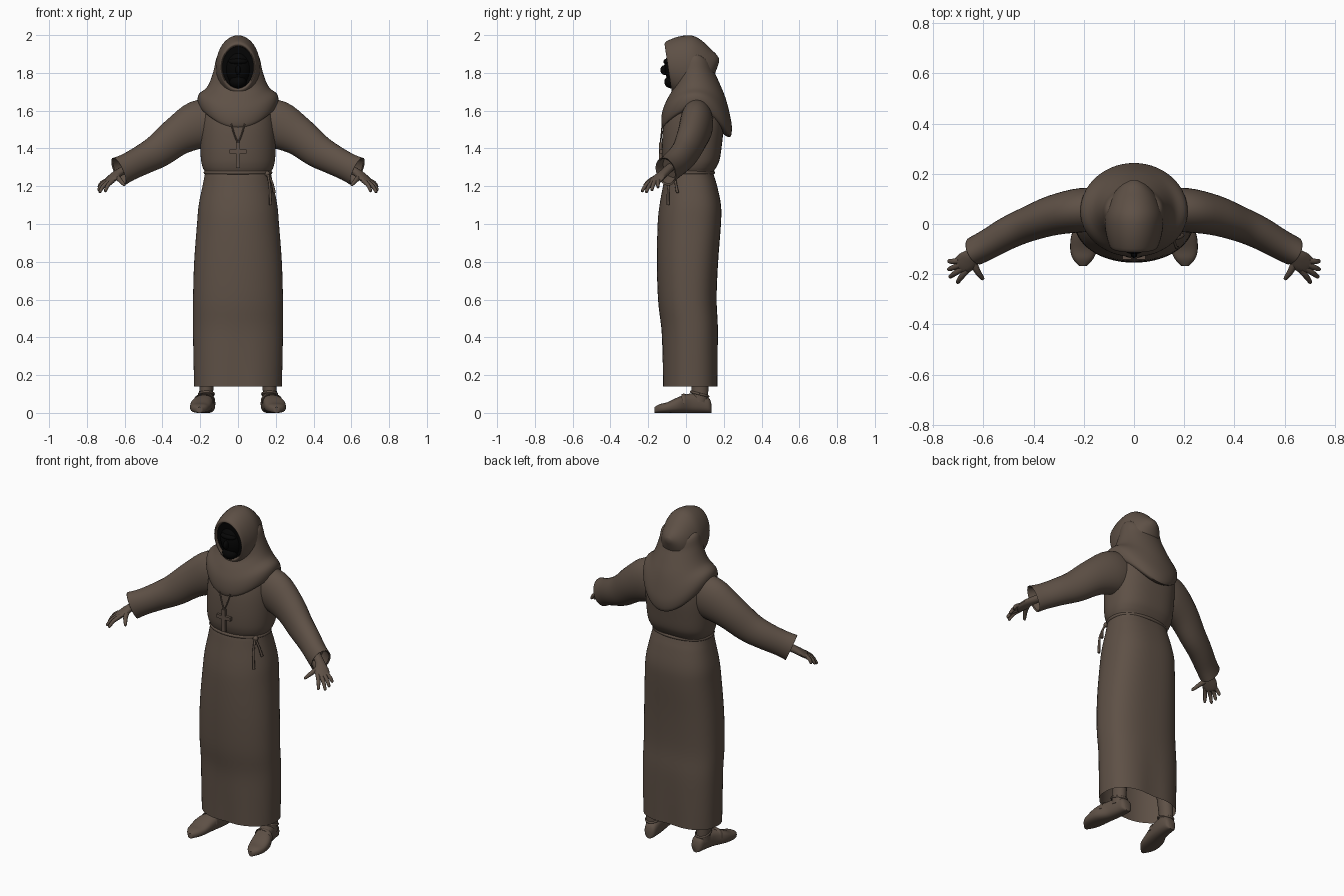
import bpy, bmesh, math
from mathutils import Vector

if "Cube" in bpy.data.objects:
    bpy.data.objects.remove(bpy.data.objects["Cube"])


def material(name, rgb):
    m = bpy.data.materials.new(name)
    m.diffuse_color = (*rgb, 1)
    m.use_nodes = True
    m.node_tree.nodes["Principled BSDF"].inputs["Base Color"].default_value = m.diffuse_color
    return m


BROWN = material("brown_cloth", (0.112, 0.081, 0.061))
BLACK = material("black_shadow", (0.0018, 0.0018, 0.0018))


def finish(name, bm, mat, mirror=False, angle=50):
    bmesh.ops.recalc_face_normals(bm, faces=bm.faces)
    me = bpy.data.meshes.new(name)
    bm.to_mesh(me)
    bm.free()
    me.materials.append(mat)
    for p in me.polygons:
        p.use_smooth = True
    me.set_sharp_from_angle(angle=math.radians(angle))
    ob = bpy.data.objects.new(name, me)
    bpy.context.collection.objects.link(ob)
    if mirror:
        ob.modifiers.new("mirror", "MIRROR").use_clip = False
    return ob


def smooth_rows(rows, n=4):
    """Catmull-Rom interpolation of a short table of rows."""
    out = []
    for i in range(len(rows) - 1):
        a, b = rows[max(i - 1, 0)], rows[i]
        c, d = rows[i + 1], rows[min(i + 2, len(rows) - 1)]
        for k in range(n):
            t = k / n
            out.append([0.5 * (2 * q + (r - p) * t + (2 * p - 5 * q + 4 * r - s) * t * t
                               + (3 * q - p - 3 * r + s) * t ** 3)
                        for p, q, r, s in zip(a, b, c, d)])
    return out + [list(rows[-1])]


def loft(name, rings, mat=BROWN, caps=(True, True), mirror=False, angle=50):
    bm = bmesh.new()
    vs = [[bm.verts.new(p) for p in ring] for ring in rings]
    n = len(vs[0])
    for a, b in zip(vs, vs[1:]):
        for i in range(n):
            j = (i + 1) % n
            bm.faces.new((a[i], a[j], b[j], b[i]))
    if caps[0]:
        bm.faces.new(vs[0])
    if caps[1]:
        bm.faces.new(vs[-1])
    return finish(name, bm, mat, mirror, angle)


def angles(n):
    return [2 * math.pi * i / n for i in range(n)]


def spow(v, e):
    return math.copysign(abs(v) ** e, v)


def tube(name, rows, seg=12, ref=(0, 0, 1), smooth=4, caps=(True, True), mirror=False):
    """Rows are x, y, z, horizontal radius, vertical radius."""
    rows = smooth_rows(rows, smooth) if smooth else rows
    pts = [Vector(r[:3]) for r in rows]
    rings = []
    for i, r in enumerate(rows):
        t = (pts[min(i + 1, len(pts) - 1)] - pts[max(i - 1, 0)]).normalized()
        h = t.cross(Vector(ref)).normalized()
        v = h.cross(t)
        rings.append([pts[i] + h * r[3] * math.cos(a) + v * r[4] * math.sin(a) for a in angles(seg)])
    return loft(name, rings, BROWN, caps, mirror)


def ball(name, loc, scale, mat):
    bm = bmesh.new()
    bmesh.ops.create_uvsphere(bm, u_segments=24, v_segments=14, radius=1)
    for v in bm.verts:
        v.co = Vector(loc) + Vector(p * s for p, s in zip(v.co, scale))
    return finish(name, bm, mat)


# robe: height, half width, front y, back y; rounder in front, squarer behind
robe = [(.14, .232, -.13, .172), (.3, .236, -.13, .172), (.45, .238, -.132, .17), (.6, .238, -.148, .162),
        (.8, .232, -.154, .17), (1.0, .217, -.15, .185), (1.1, .208, -.14, .185), (1.2, .188, -.122, .165),
        (1.25, .178, -.113, .15), (1.275, .176, -.108, .145), (1.3, .187, -.117, .16),
        (1.34, .196, -.125, .178), (1.42, .2, -.127, .19), (1.52, .198, -.12, .2),
        (1.6, .185, -.1, .195), (1.66, .15, -.07, .17), (1.7, .08, -.03, .12)]
rings = []
for z, rx, f, b in smooth_rows(robe):
    ring = []
    dent = .1 * max(0, 1 - z / .5)
    for a in angles(56):
        c, s = math.cos(a), math.sin(a)
        e = .76 if s > 0 else .96
        x, y = rx * spow(c, e), (b - f) / 2 * spow(s, e)
        y *= 1 - dent * math.exp(-(x / .07) ** 2)
        ring.append((x, (f + b) / 2 + y, z))
    rings.append(ring)
loft("robe", rings, caps=(False, True))

# shoulder cape: (radius, height) at the front, side and back, hem to neck
cape = [(.10, 1.535, .17, 1.6, .19, 1.48), (.124, 1.512, .203, 1.615, .233, 1.46),
        (.131, 1.55, .214, 1.655, .243, 1.51), (.123, 1.605, .205, 1.69, .232, 1.58),
        (.1, 1.66, .168, 1.72, .21, 1.665), (.077, 1.7, .146, 1.76, .18, 1.74),
        (.07, 1.715, .127, 1.82, .153, 1.8), (.062, 1.722, .111, 1.885, .135, 1.85),
        (.05, 1.715, .07, 1.91, .09, 1.87)]
rings = []
for rf, zf, rs, zs, rb, zb in smooth_rows(cape):
    ring = []
    for a in angles(56):
        c, s = math.cos(a), math.sin(a)
        y = .05 - c * (rf + .05) if c > 0 else .05 - c * (rb - .05)
        z = zs * s * s + (zf if c > 0 else zb) * c * c
        ring.append((rs * s, y, z))
    rings.append(ring)
loft("shoulder_cape", rings, caps=(False, False))

# hood: ovals from the face opening to the back tip (y, centre z, half width, half height, tilt)
hood = [(-.07, 1.83, .081, .109, .15), (-.092, 1.83, .086, .116, .15), (-.094, 1.83, .092, .126, .15),
        (-.08, 1.83, .1, .14, .13), (-.03, 1.83, .113, .162, .06), (.03, 1.83, .117, .168, 0),
        (.085, 1.83, .1, .14, 0), (.13, 1.835, .075, .092, 0), (.158, 1.855, .045, .046, 0),
        (.174, 1.866, .014, .012, 0)]


def hood_ring(y, zc, rx, rz, tilt):
    return [(rx * math.cos(a), y - tilt * rz * math.sin(a), zc + rz * math.sin(a)) for a in angles(40)]


loft("hood", [hood_ring(*r) for r in smooth_rows(hood, 3)], caps=(False, True))

# dark face inside the hood
loft("hood_lining", [hood_ring(-.076, 1.83, .0835, .112, .15), hood_ring(-.08, 1.83, .0825, .11, .15)], BLACK)
ball("head", (0, -.022, 1.83), (.08, .092, .112), BLACK)
ball("nose", (0, -.112, 1.815), (.014, .024, .026), BLACK)
ball("brow", (0, -.09, 1.86), (.05, .03, .018), BLACK)
ball("beard", (0, -.078, 1.752), (.045, .037, .034), BLACK)

# sleeves
tube("sleeve", [(.12, .055, 1.54, .085, .12), (.21, .055, 1.525, .088, .128), (.32, .035, 1.465, .08, .104),
                (.42, 0, 1.388, .07, .09), (.5, -.035, 1.343, .065, .08), (.58, -.08, 1.302, .06, .075),
                (.632, -.107, 1.277, .058, .08)], seg=28, caps=(True, False), mirror=True)
tube("sleeve_lining", [(.632, -.107, 1.277, .058, .08), (.628, -.105, 1.279, .05, .071),
                       (.58, -.08, 1.302, .045, .06)], seg=28, smooth=0, caps=(False, True), mirror=True)

# hands
tube("palm", [(.58, -.083, 1.3, .024, .022), (.635, -.118, 1.268, .027, .021), (.662, -.145, 1.245, .041, .019),
              (.69, -.168, 1.222, .038, .014), (.697, -.174, 1.217, .028, .007)], mirror=True)
fingers = {"index": ((.663, -.183, 1.23), (.705, -.235, 1.172)), "middle": ((.682, -.176, 1.224), (.735, -.212, 1.167)),
           "ring": ((.693, -.162, 1.226), (.741, -.182, 1.178)), "little": ((.697, -.146, 1.23), (.74, -.148, 1.193)),
           "thumb": ((.642, -.145, 1.25), (.601, -.222, 1.205))}
for name, (a, b) in fingers.items():
    a, b = Vector(a), Vector(b)
    mid = a.lerp(b, .5) + Vector((.004, -.002, .005))
    r = 1.25 if name == "thumb" else 1.05
    tube(name + "_finger", [(*a, .012 * r, .012 * r), (*mid, .0102 * r, .0102 * r),
                            (*a.lerp(b, .93), .008, .008), (*b, .003, .003)], seg=10, mirror=True)

# shoes: y, centre x, half width, height
shoe = [(.135, .157, .018, .045), (.122, .158, .034, .078), (.08, .161, .041, .1), (.02, .171, .046, .102),
        (-.04, .191, .057, .084), (-.1, .2, .054, .056), (-.14, .203, .04, .046), (-.168, .204, .014, .03)]
rings = [[(xc + w * spow(math.cos(a), .8), y, h / 2 + h / 2 * spow(math.sin(a), .75)) for a in angles(24)]
         for y, xc, w, h in smooth_rows(shoe)]
loft("shoe", rings, mirror=True)
tube("lower_leg", [(.167, .07, .06, .04, .045), (.168, .074, .12, .037, .044), (.16, .07, .24, .042, .048),
                   (.15, .06, .45, .055, .06)], seg=20, ref=(0, 1, 0), mirror=True)
tube("shoe_collar", [(.167 + .04 * math.cos(a), .072 + .047 * math.sin(a), .1 - .012 * math.sin(a), .005, .006)
                     for a in angles(24) + [2 * math.pi]], seg=8, smooth=0, mirror=True)
tube("shoe_strap", [(.181 + .051 * spow(math.cos(a), .8), -.012, .049 + .049 * spow(math.sin(a), .75), .004, .012)
                    for a in [math.pi * i / 16 for i in range(17)]], seg=8, ref=(0, 1, 0), smooth=0, mirror=True)

# rope belt with two hanging ends
tube("rope_belt", [(.175 * math.cos(a), .0185 + .128 * spow(math.sin(a), .76 if math.sin(a) > 0 else .96),
                    1.272, .007, .009) for a in angles(56) + [2 * math.pi]], seg=8, smooth=0)
ball("rope_knot", (.155, -.053, 1.265), (.015, .015, .015), BROWN)
tube("long_rope_end", [(.157, -.06, 1.265, .006, .006), (.168, -.092, 1.2, .006, .006),
                       (.173, -.095, 1.1, .008, .008)], seg=8, ref=(0, 1, 0))
tube("short_rope_end", [(.158, -.058, 1.265, .006, .006), (.18, -.055, 1.22, .006, .006),
                        (.193, -.045, 1.165, .008, .008)], seg=8, ref=(0, 1, 0))

# cross on a cord
tube("cord", [(.036, -.125, 1.53, .004, .004), (.02, -.13, 1.475, .004, .004), (.002, -.135, 1.432, .004, .004)],
     seg=8, ref=(0, 1, 0), mirror=True)
for name, size, z in (("cross_upright", (.021, .018, .135), 1.365), ("cross_bar", (.092, .017, .021), 1.383)):
    bm = bmesh.new()
    bmesh.ops.create_cube(bm, size=1)
    for v in bm.verts:
        v.co = Vector((v.co.x * size[0], v.co.y * size[1] - .133, v.co.z * size[2] + z))
    finish(name, bm, BROWN, angle=30)
